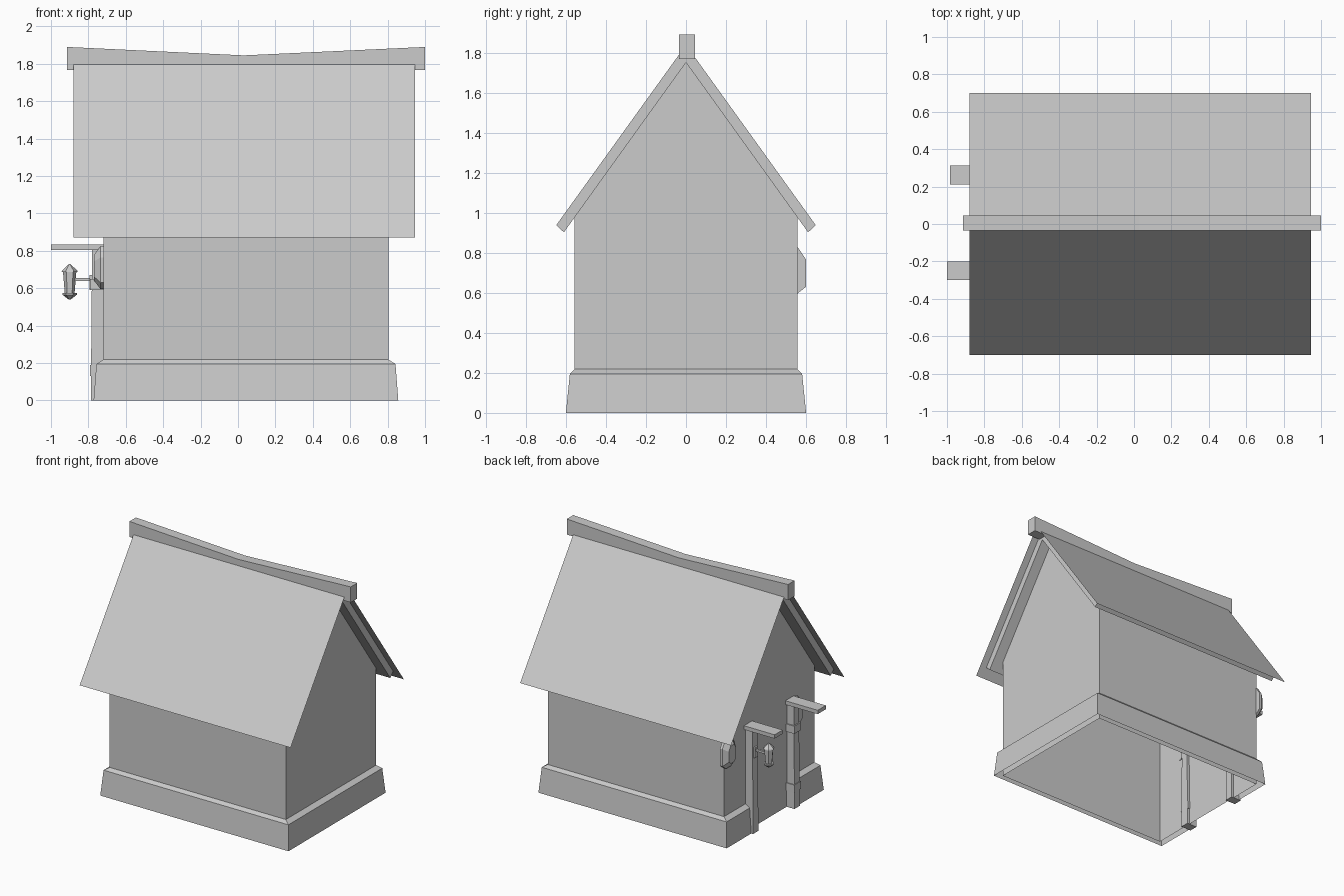
import bpy, bmesh, math
from mathutils import Matrix

old = bpy.data.objects.get("Cube")
if old:
    bpy.data.objects.remove(old, do_unlink=True)

grey = bpy.data.materials.new("plain_grey")
grey.use_nodes = True
grey.diffuse_color = (0.6, 0.6, 0.6, 1)
grey.node_tree.nodes["Principled BSDF"].inputs["Base Color"].default_value = (0.6, 0.6, 0.6, 1)


def finish(name, bm, closed=True):
    if closed:
        bmesh.ops.recalc_face_normals(bm, faces=bm.faces)
    mesh = bpy.data.meshes.new(name)
    bm.to_mesh(mesh)
    bm.free()
    mesh.materials.append(grey)
    obj = bpy.data.objects.new(name, mesh)
    bpy.context.collection.objects.link(obj)
    return obj


def loft(name, rings, caps=True):
    """Join rings of points with quads, optionally capping both ends."""
    bm = bmesh.new()
    loops = [[bm.verts.new(p) for p in ring] for ring in rings]
    n = len(rings[0])
    for a, b in zip(loops, loops[1:]):
        for i in range(n):
            j = (i + 1) % n
            bm.faces.new((a[i], a[j], b[j], b[i]))
    if caps:
        bm.faces.new(loops[0])
        bm.faces.new(loops[-1])
    return finish(name, bm)


def rect(x0, x1, y0, y1, z):
    return [(x0, y0, z), (x1, y0, z), (x1, y1, z), (x0, y1, z)]


def box(name, x0, x1, y0, y1, z0, z1):
    return loft(name, [rect(x0, x1, y0, y1, z0), rect(x0, x1, y0, y1, z1)])


def extrude_x(name, profile, x0, x1):
    return loft(name, [[(x, y, z) for y, z in profile] for x in (x0, x1)])


# Gabled walls, open underneath
XL, XR, W = -0.72, 0.805, 0.558
gable = [(-W, 0), (W, 0), (W, 0.975), (0, 1.75), (-W, 0.975)]
walls = extrude_x("walls", gable, XL, XR)
bm = bmesh.new()
bm.from_mesh(walls.data)
floor = [f for f in bm.faces if all(v.co.z < 0.01 for v in f.verts)]
bmesh.ops.delete(bm, geom=floor, context='FACES')
bm.to_mesh(walls.data)
bm.free()

# Stone plinth running round the house, broken at the doorway on the -x side
GAP = 0.25
levels = [(0.0, 0.052, 0.042), (0.195, 0.037, 0.022), (0.218, 0.0, 0.0)]
bm = bmesh.new()
rows = []
for z, dx, dy in levels:
    x0, x1, y1 = XL - dx, XR + dx, W + dy
    path = [(x0, GAP), (x0, y1), (x1, y1), (x1, -y1), (x0, -y1), (x0, -GAP)]
    rows.append([bm.verts.new((x, y, z)) for x, y in path])
for a, b in zip(rows, rows[1:]):
    for i in range(len(a) - 1):
        bm.faces.new((a[i + 1], a[i], b[i], b[i + 1]))
# End faces closing the plinth against the door posts
for k in (0, -1):
    inner = bm.verts.new((XL, GAP if k == 0 else -GAP, 0))
    loop = [r[k] for r in rows] + [inner]
    bm.faces.new(loop if k == 0 else loop[::-1])
finish("plinth", bm, closed=False)

# Roof: a thick slab and a thin overhanging sheet on each slope
SLOPE = 1.389


def roof_z(y, top=1.838):
    return top - SLOPE * y


for side, label in ((-1, "front"), (1, "back")):
    section = [(0, roof_z(0)), (side * 0.648, roof_z(0.648)),
               (side * 0.61, 0.902), (0, 1.75)]
    extrude_x(label + "_roof_slab", section, -0.825, 0.89)
    bm = bmesh.new()
    corners = [(-0.88, 0.7), (0.945, 0.7), (0.945, 0.02), (-0.88, 0.02)]
    verts = [bm.verts.new((x, side * y, roof_z(y, 1.844))) for x, y in corners]
    bm.faces.new(verts if side < 0 else verts[::-1])
    finish(label + "_roof_sheet", bm, closed=False)

# Sagging ridge beam
loft("ridge_beam", [[(x, -0.035, 1.768), (x, 0.045, 1.768), (x, 0.045, z), (x, -0.035, z)]
                    for x, z in ((-0.915, 1.89), (0.03, 1.845), (1.0, 1.89))])

# Door posts with projecting top boards
for label, y, tip in (("back", 0.262, -0.985), ("front", -0.25, -1.0)):
    loft(label + "_post", [rect(-0.787, -0.70, y - 0.034, y + 0.034, 0),
                           rect(-0.78, -0.70, y - 0.03, y + 0.03, 0.81)])
    box(label + "_post_board", tip, -0.70, y - 0.05, y + 0.05, 0.805, 0.835)

# Bands on the front post
for label, z0, z1 in (("lower", 0.13, 0.19), ("upper", 0.59, 0.65)):
    box(label + "_post_band", -0.79, -0.70, -0.29, -0.21, z0, z1)

# Lantern on a bracket from the back post
LX, LY = -0.9, 0.262
box("lantern_plate", -0.794, -0.77, LY - 0.02, LY + 0.02, 0.59, 0.67)
box("lantern_bracket", LX, -0.78, LY - 0.008, LY + 0.008, 0.638, 0.655)


def hexagon(r, z):
    return [(LX + r * math.cos(math.tau * i / 6), LY + r * math.sin(math.tau * i / 6), z)
            for i in range(6)]


for name, rings in (("lantern_roof", ((0.043, 0.688), (0.04, 0.695), (0.003, 0.73))),
                    ("lantern_body", ((0.026, 0.572), (0.036, 0.69))),
                    ("lantern_base", ((0.006, 0.54), (0.038, 0.565), (0.038, 0.575)))):
    loft(name, [hexagon(r, z) for r, z in rings])

# Raised shields on the doorway wall
outline = [(-0.03, -0.115), (0.03, -0.115), (0.075, -0.08), (0.075, 0.055),
           (0.035, 0.115), (-0.035, 0.115), (-0.075, 0.055), (-0.075, -0.08)]
for label, y in (("back", 0.525), ("front", -0.3)):
    loft(label + "_shield", [[(x, y + s * a, 0.71 + s * b) for a, b in outline]
                             for x, s in ((-0.715, 1), (-0.735, 1), (-0.77, 0.6))])
